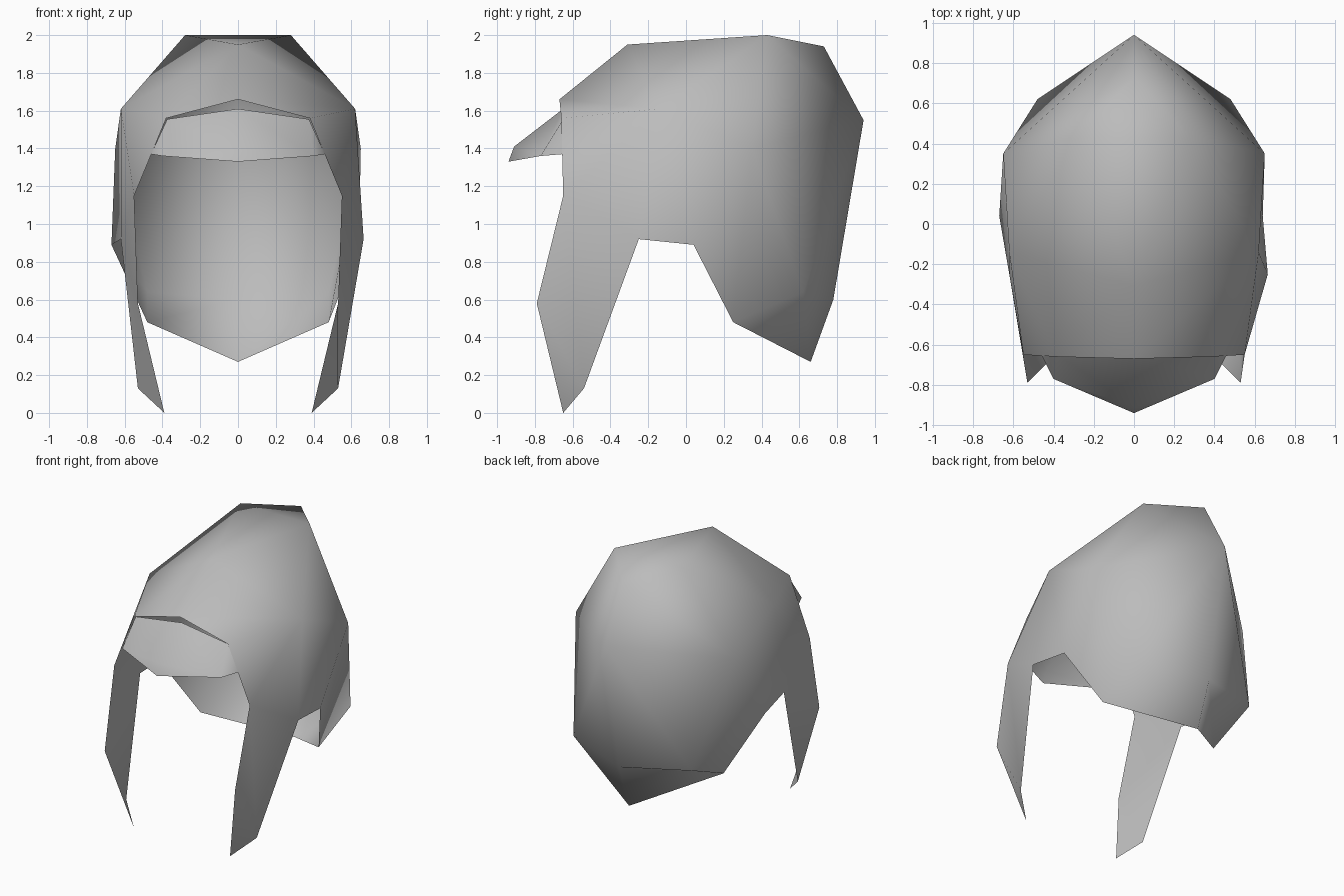
import bpy, bmesh
from mathutils import Vector

cube = bpy.data.objects.get("Cube")
if cube:
    bpy.data.objects.remove(cube, do_unlink=True)

# One plain grey for the whole helmet
grey = bpy.data.materials.new("plain_grey")
grey.use_nodes = True
GREY = (0.5, 0.5, 0.5, 1)
grey.diffuse_color = GREY
grey.node_tree.nodes["Principled BSDF"].inputs["Base Color"].default_value = GREY


def mirrored_sheet(name, points, faces, inside, right_side={}):
    """Build named points and faces on the left (+x) and mirror them to the right."""
    bm = bmesh.new()
    verts = {}
    for key, (x, y, z) in points.items():
        verts[key, 1] = bm.verts.new((x, y, z))
        verts[key, -1] = verts[key, 1]
        if x > 0:
            verts[key, -1] = bm.verts.new((-right_side.get(key, x), y, z))
    for names in faces:
        for side in (1, -1):
            corners = [verts[n, side] for n in names.split()[::side]]
            if bm.faces.get(corners) is None:
                bm.faces.new(corners)
    # The crown cap spans both sides
    if "crown" in points:
        a, b = verts["crown", 1], verts["crown", -1]
        bm.faces.new((verts["front_top", 1], a, b))
        bm.faces.new((verts["back_top", 1], b, a))
    bmesh.ops.recalc_face_normals(bm, faces=bm.faces)
    centre = Vector(inside)
    outward = sum(f.normal.dot(f.calc_center_median() - centre) * f.calc_area() for f in bm.faces)
    if outward < 0:
        bmesh.ops.reverse_faces(bm, faces=bm.faces)
    mesh = bpy.data.meshes.new(name)
    bm.to_mesh(mesh)
    bm.free()
    for poly in mesh.polygons:
        poly.use_smooth = True
    mesh.materials.append(grey)
    obj = bpy.data.objects.new(name, mesh)
    bpy.context.collection.objects.link(obj)
    return obj


# Shell with ridge, sides, neck guard and cheek guards
shell_points = {
    "brow": (0, -0.67, 1.66), "front_top": (0, -0.31, 1.95), "back_top": (0, 0.73, 1.94),
    "back": (0, 0.94, 1.55), "nape": (0, 0.78, 0.6), "neck_tip": (0, 0.66, 0.27),
    "crown": (0.28, 0.43, 2.0), "brow_side": (0.38, -0.66, 1.56), "temple": (0.55, -0.65, 1.15),
    "side_top": (0.62, -0.14, 1.61), "side_back": (0.65, 0.35, 1.4),
    "neck_side": (0.48, 0.62, 0.64), "neck_corner": (0.48, 0.25, 0.48),
    "ear_back": (0.64, 0.04, 0.89), "ear_front": (0.665, -0.25, 0.92),
    "cheek_front": (0.53, -0.79, 0.58), "cheek_tip": (0.39, -0.65, 0), "cheek_back": (0.53, -0.54, 0.13),
}
shell_faces = [
    "brow brow_side side_top front_top",
    "front_top side_top crown",
    "crown side_top side_back",
    "crown side_back back back_top",
    "brow_side temple side_top",
    "temple ear_front side_top",
    "side_top ear_front ear_back side_back",
    "side_back neck_side back",
    "neck_side nape back",
    "side_back ear_back neck_corner neck_side",
    "neck_side neck_corner neck_tip nape",
    "temple cheek_front cheek_back ear_front",
    "cheek_front cheek_tip cheek_back",
]
mirrored_sheet("helmet_shell", shell_points, shell_faces, (0, 0, 1),
               right_side={"ear_back": 0.67, "ear_front": 0.62})

# Short peak under the brow, open below
visor_points = {
    "root": (0, -0.65, 1.61), "tip_top": (0, -0.91, 1.41), "tip": (0, -0.94, 1.33),
    "root_side": (0.375, -0.65, 1.555), "end": (0.46, -0.65, 1.37), "corner": (0.4, -0.77, 1.36),
}
visor_faces = ["root root_side corner tip_top", "tip_top corner tip", "root_side end corner"]
mirrored_sheet("visor", visor_points, visor_faces, (0, -0.6, 1.3))
